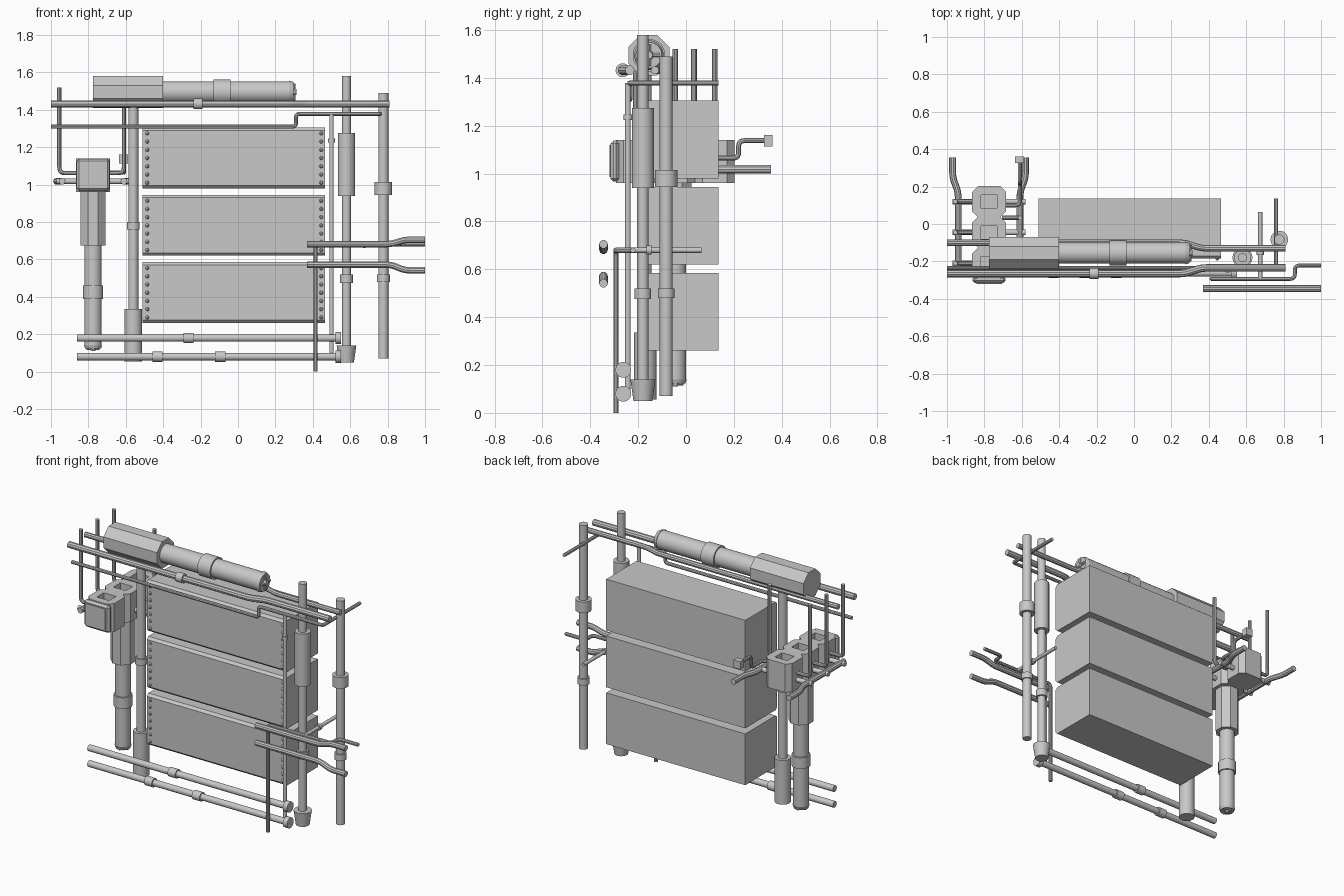
import bpy, bmesh, math
from mathutils import Vector, Matrix

cube = bpy.data.objects.get("Cube")
if cube:
    bpy.data.objects.remove(cube, do_unlink=True)

metal = bpy.data.materials.new("pale_grey_metal")
metal.use_nodes = True
GREY = (0.58, 0.58, 0.58, 1)
metal.diffuse_color = GREY
metal.node_tree.nodes["Principled BSDF"].inputs["Base Color"].default_value = GREY
parts = []


def add(name, mesh):
    mesh.materials.clear()
    mesh.materials.append(metal)
    ob = bpy.data.objects.new(name, mesh)
    bpy.context.collection.objects.link(ob)
    parts.append(ob)
    return ob


def from_bm(name, bm):
    bmesh.ops.recalc_face_normals(bm, faces=bm.faces)
    mesh = bpy.data.meshes.new(name)
    bm.to_mesh(mesh)
    bm.free()
    return add(name, mesh)


def box(name, lo, hi, bevel=0, pick=None):
    """Box between two corners, optionally bevelling the edges chosen by pick."""
    lo, hi = Vector(lo), Vector(hi)
    bm = bmesh.new()
    bmesh.ops.create_cube(bm, size=1, matrix=Matrix.Translation((lo + hi) / 2)
                          @ Matrix.Diagonal((*(hi - lo), 1)))
    if bevel:
        edges = [e for e in bm.edges if pick is None or pick(e)]
        bmesh.ops.bevel(bm, geom=edges, offset=bevel, segments=1, affect='EDGES')
    return from_bm(name, bm)


def rod(name, a, b, r, r2=None, sides=24):
    """Straight cylinder or cone from a to b."""
    a, b = Vector(a), Vector(b)
    turn = (b - a).to_track_quat('Z', 'Y').to_matrix().to_4x4()
    bm = bmesh.new()
    bmesh.ops.create_cone(bm, cap_ends=True, segments=sides, radius1=r,
                          radius2=r if r2 is None else r2, depth=(b - a).length,
                          matrix=Matrix.Translation((a + b) / 2) @ turn
                          @ Matrix.Rotation(math.pi / sides, 4, 'Z'))
    return from_bm(name, bm)


def pipe(name, pts, r, bend=0.03):
    """Tube along a path with rounded corners."""
    pts = [Vector(p) for p in pts]
    path = [pts[0]]
    for p, q, s in zip(pts, pts[1:], pts[2:]):
        d = min(bend, (p - q).length / 2, (s - q).length / 2)
        a, b = q + (p - q).normalized() * d, q + (s - q).normalized() * d
        for i in range(6):
            t = i / 5
            path.append(a * (1 - t) ** 2 + q * 2 * t * (1 - t) + b * t * t)
    path.append(pts[-1])
    clean = [path[0]]
    for p in path[1:]:
        if (p - clean[-1]).length > 1e-4:
            clean.append(p)
    curve = bpy.data.curves.new(name, 'CURVE')
    curve.dimensions = '3D'
    curve.bevel_depth = r
    curve.bevel_resolution = 3
    curve.use_fill_caps = True
    line = curve.splines.new('POLY')
    line.points.add(len(clean) - 1)
    for point, p in zip(line.points, clean):
        point.co = (*p, 1)
    temp = bpy.data.objects.new(name + "_path", curve)
    mesh = bpy.data.meshes.new_from_object(temp)
    bpy.data.objects.remove(temp, do_unlink=True)
    return add(name, mesh)


def canister(name, start, axis, s):
    """Octagonal housing, long barrel, collar and a capped end with a cross handle."""
    start, axis = Vector(start), Vector(axis)
    side = Vector((0, 1, 0))
    other = axis.cross(side)

    def at(d):
        return start + axis * d * s
    rod(name + "_housing", at(0), at(0.375), 0.092 * s, sides=8)
    rod(name + "_barrel", at(0.375), at(1.06), 0.058 * s)
    rod(name + "_collar", at(0.645), at(0.735), 0.068 * s)
    rod(name + "_end_rim", at(1.05), at(1.072), 0.062 * s, 0.054 * s)
    rod(name + "_end_hub", at(1.07), at(1.088), 0.02 * s, 0.015 * s)
    for label, d in (("a", side), ("b", other)):
        rod(name + "_end_bar_" + label, at(1.074) - d * 0.045 * s,
            at(1.074) + d * 0.045 * s, 0.009 * s, sides=8)


# Three stacked cabinets with chamfered front edges and rivet rows
for i in range(3):
    z = 0.26 + i * 0.36
    box(f"cabinet_{i}", (-0.51, -0.185, z), (0.465, 0.135, z + 0.325), 0.015,
        lambda e: all(v.co.y < 0 for v in e.verts)
        and abs(e.verts[0].co.z - e.verts[1].co.z) < 0.01)
    bm = bmesh.new()
    for x in (-0.485, 0.445):
        for k in range(7):
            bmesh.ops.create_uvsphere(bm, u_segments=8, v_segments=6, radius=0.01,
                                      matrix=Matrix.Translation((x, -0.185, z + 0.03 + k * 0.044)))
    from_bm(f"cabinet_rivets_{i}", bm)

# Canisters
canister("top_canister", (-0.775, -0.155, 1.495), (1, 0, 0), 1)
canister("hanging_canister", (-0.775, -0.045, 0.97), (0, 0, -1), 0.79)

# Vertical columns: position, height range, then sleeves as bottom, top, lower and upper radius
columns = {
    "right_inner_column": (0.58, -0.18, 0.1, 1.58, 0.024,
                           [(0.05, 0.14, 0.04, 0.053), (0.475, 0.52, 0.035, 0.035),
                            (0.94, 1.275, 0.046, 0.046)]),
    "right_outer_column": (0.777, -0.083, 0.07, 1.49, 0.027,
                           [(0.48, 0.52, 0.035, 0.035), (0.945, 1.015, 0.047, 0.047)]),
    "left_column": (-0.56, -0.17, 0.06, 1.42, 0.027,
                    [(0.055, 0.335, 0.047, 0.047), (0.76, 0.8, 0.035, 0.035)]),
}
for name, (x, y, z0, z1, r, sleeves) in columns.items():
    rod(name, (x, y, z0), (x, y, z1), r)
    for i, (a, b, ra, rb) in enumerate(sleeves):
        rod(f"{name}_sleeve_{i}", (x, y, a), (x, y, b), ra, rb)

# Bottom rails with end flanges and collars
for name, z, collars in (("upper", 0.18, [-0.265]), ("lower", 0.08, [-0.43, -0.095])):
    rod(f"bottom_rail_{name}", (-0.86, -0.262, z), (0.54, -0.262, z), 0.02)
    rod(f"bottom_flange_{name}", (0.52, -0.262, z), (0.55, -0.262, z), 0.033)
    for x in collars:
        rod(f"bottom_collar_{name}", (x - 0.027, -0.262, z), (x + 0.027, -0.262, z), 0.028)

# Top rails
for name, ya, yb, r in (("front", -0.265, -0.235, 0.02), ("back", -0.1, -0.13, 0.017)):
    pipe(f"top_rail_{name}", [(-1, ya, 1.432), (0.27, ya, 1.432), (0.36, yb, 1.432),
                              (0.81, yb, 1.432)], r)
rod("top_rail_collar", (-0.237, -0.265, 1.432), (-0.19, -0.265, 1.432), 0.029)
pipe("thin_top_pipe", [(-1, -0.235, 1.31), (0.31, -0.235, 1.31), (0.31, -0.235, 1.378),
                       (0.76, -0.235, 1.378), (0.76, 0.135, 1.378)], 0.011, 0.02)
rod("front_drop_pipe", (0.5, -0.243, 1.378), (0.5, -0.243, 0.09), 0.012)
rod("front_drop_collar", (0.5, -0.243, 1.225), (0.5, -0.243, 1.247), 0.018)

# Side pipes leaving on the model's left
for name, z, end in (("upper", 0.682, 0.705), ("lower", 0.572, 0.542)):
    pipe(f"side_pipe_{name}", [(0.37, -0.345, z), (0.82, -0.345, z), (0.89, -0.345, end),
                               (1, -0.345, end)], 0.018)
pipe("thin_side_pipe", [(0.415, -0.293, 0), (0.415, -0.293, 0.68), (0.86, -0.293, 0.68),
                        (0.86, -0.222, 0.68), (1, -0.222, 0.68)], 0.011, 0.025)
rod("side_branch", (0.675, -0.293, 0.68), (0.675, 0.065, 0.68), 0.011)
rod("side_branch_collar", (0.675, -0.165, 0.68), (0.675, -0.145, 0.68), 0.019)

# Valve block: three lobes with square wells on top
CX, LOBES = -0.775, (-0.21, -0.045, 0.12)
half = []
for y in LOBES:
    half += [(0.06, y - 0.082), (0.09, y - 0.052), (0.09, y + 0.052), (0.06, y + 0.082)]
outline = [(CX + x, y) for x, y in half] + [(CX - x, y) for x, y in reversed(half)]
bm = bmesh.new()
face = bm.faces.new([bm.verts.new((x, y, 0.96)) for x, y in outline])
up = bmesh.ops.extrude_face_region(bm, geom=[face])["geom"]
bmesh.ops.translate(bm, vec=(0, 0, 0.18), verts=[v for v in up if isinstance(v, bmesh.types.BMVert)])
bmesh.ops.remove_doubles(bm, verts=bm.verts, dist=0.0005)
block = from_bm("valve_block", bm)
for y in LOBES:
    well = box("well_cutter", (CX - 0.043, y - 0.035, 1.08), (CX + 0.043, y + 0.035, 1.2))
    well.hide_render = True
    well.hide_set(True)
    parts.remove(well)
    cut = block.modifiers.new("well", 'BOOLEAN')
    cut.operation, cut.solver, cut.object = 'DIFFERENCE', 'EXACT', well
bpy.context.view_layer.update()
carved = bpy.data.meshes.new_from_object(block.evaluated_get(bpy.context.evaluated_depsgraph_get()))
block.modifiers.clear()
block.data = carved
for ob in [o for o in bpy.data.objects if o.name.startswith("well_cutter")]:
    bpy.data.objects.remove(ob, do_unlink=True)
box("valve_front_plate", (CX - 0.088, -0.315, 0.967), (CX + 0.088, -0.28, 1.138), 0.012)
box("valve_front_panel", (CX - 0.068, -0.32, 0.985), (CX + 0.068, -0.31, 1.12))

# Feed pipes around the valve block
for name, s in (("outer", -1), ("inner", 1)):
    x = CX + s * 0.165
    pipe(f"feed_manifold_{name}", [(x, -0.24 if s < 0 else -0.07, 1.018), (x, 0.17, 1.018),
                                   (x + s * 0.03, 0.25, 1.018), (x + s * 0.03, 0.355, 1.018)], 0.018)
    for y in LOBES if s < 0 else LOBES[1:]:
        rod(f"feed_stub_{name}", (CX + s * 0.08, y, 1.018), (x + s * 0.03, y, 1.018), 0.015)
for y in LOBES:
    pipe("outer_riser", [(CX - 0.07, y, 1.062), (-0.955, y, 1.062), (-0.955, y, 1.52)], 0.012)
pipe("inner_riser", [(CX + 0.07, 0.033, 1.062), (-0.61, 0.033, 1.062), (-0.61, 0.033, 1.52)], 0.012)
pipe("rear_feed", [(CX + 0.07, 0.1, 1.065), (-0.61, 0.1, 1.065), (-0.61, 0.22, 1.065),
                   (-0.61, 0.22, 1.138), (-0.61, 0.34, 1.138)], 0.011, 0.025)
box("rear_feed_fitting", (-0.635, 0.325, 1.113), (-0.588, 0.362, 1.162))

# Smooth round parts while keeping hard edges
bpy.ops.object.select_all(action='DESELECT')
for ob in parts:
    ob.select_set(True)
bpy.context.view_layer.objects.active = parts[0]
bpy.ops.object.shade_smooth_by_angle(angle=math.radians(32))
